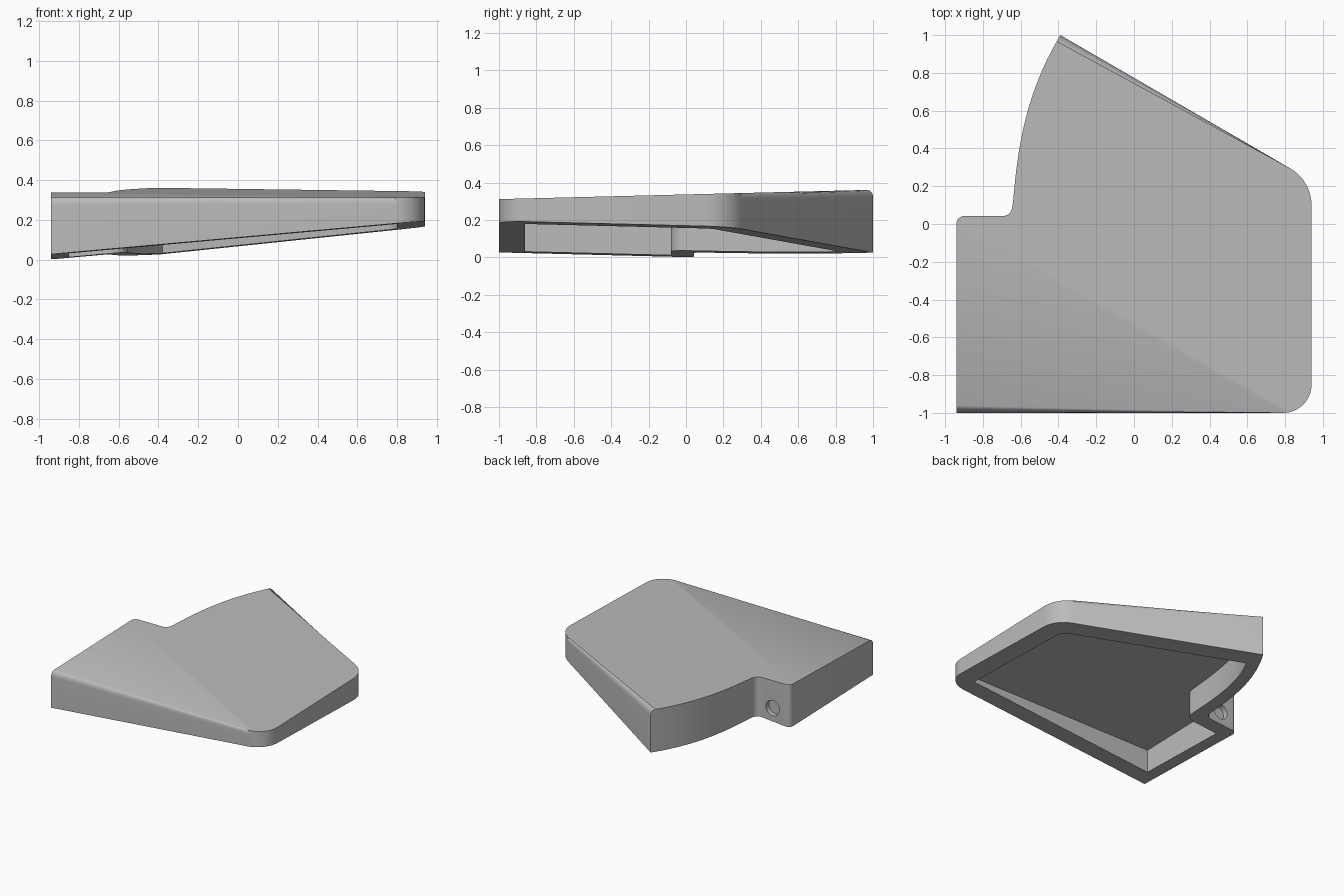
import bpy, bmesh, math
from mathutils import Vector

cube = bpy.data.objects.get("Cube")
if cube:
    bpy.data.objects.remove(cube, do_unlink=True)

grey = bpy.data.materials.new("mid_grey")
grey.use_nodes = True
colour = (0.5, 0.5, 0.5, 1)
grey.diffuse_color = colour
grey.node_tree.nodes["Principled BSDF"].inputs["Base Color"].default_value = colour


def top_z(x, y):
    return 0.312 + 0.025 * (y + 1)


def rim_z(x, y):
    return 0.027 + 0.0895 * (x + 0.94) - 0.025 * (y + 1)


def ceiling_z(x, y):
    return top_z(x, y) - 0.1


def below_z(x, y):
    return -0.2


def curve(a, b, c, d, steps=14):
    """Points of a cubic curve, as sharp outline corners."""
    a, b, c, d = map(Vector, (a, b, c, d))
    pts = []
    for i in range(steps + 1):
        t = i / steps
        s = 1 - t
        p = a * s**3 + b * 3 * s * s * t + c * 3 * s * t * t + d * t**3
        pts.append((p.x, p.y, 0))
    return pts


def rounded(corners, steps=10):
    """Outline with each (x, y, radius) corner replaced by an arc."""
    out = []
    for i, (x, y, r) in enumerate(corners):
        p = Vector((x, y))
        if r == 0:
            out.append(p)
            continue
        u = (Vector(corners[i - 1][:2]) - p).normalized()
        v = (Vector(corners[(i + 1) % len(corners)][:2]) - p).normalized()
        half = u.angle(v) / 2
        centre = p + (u + v).normalized() * r / math.sin(half)
        start = (p + u * r / math.tan(half) - centre).normalized()
        end = (p + v * r / math.tan(half) - centre).normalized()
        out += [centre + start.slerp(end, k / steps) * r for k in range(steps + 1)]
    return out


def prism(name, outline, low, high, bevel=0.0):
    """Closed solid between two height functions; bevels the top up to the tip."""
    bm = bmesh.new()
    lower = [bm.verts.new((p.x, p.y, low(p.x, p.y))) for p in outline]
    upper = [bm.verts.new((p.x, p.y, high(p.x, p.y))) for p in outline]
    n = len(outline)
    bm.faces.new(upper)
    bm.faces.new(lower[::-1])
    for i in range(n):
        j = (i + 1) % n
        bm.faces.new((lower[i], lower[j], upper[j], upper[i]))
    if bevel:
        tip = max(range(n), key=lambda i: outline[i].y)
        edges = [bm.edges.get((upper[i], upper[i + 1])) for i in range(tip)]
        bmesh.ops.bevel(bm, geom=edges, offset=bevel, offset_type='OFFSET',
                        segments=6, profile=0.5, affect='EDGES')
    mesh = bpy.data.meshes.new(name)
    bm.to_mesh(mesh)
    bm.free()
    mesh.materials.append(grey)
    obj = bpy.data.objects.new(name, mesh)
    bpy.context.collection.objects.link(obj)
    return obj


def cut(target, cutter):
    cutter.hide_render = True
    mod = target.modifiers.new("cut", 'BOOLEAN')
    mod.operation = 'DIFFERENCE'
    mod.solver = 'EXACT'
    mod.object = cutter
    bpy.context.view_layer.objects.active = target
    bpy.ops.object.modifier_apply(modifier=mod.name)
    bpy.data.objects.remove(cutter, do_unlink=True)


# Outer shell: wedge with rounded right corners, swept back edge and notch
outer = [(-0.94, -1, 0), (0.94, -1, 0.15), (0.94, 0.229, 0.225)]
outer += curve((-0.39, 1), (-0.57, 0.7), (-0.615, 0.42), (-0.64, 0.12))
outer += [(-0.652, 0.042, 0.05), (-0.94, 0.042, 0.04)]
shell = prism("wedge_shell", rounded(outer), rim_z, top_z, bevel=0.038)

# Hollow underside
inner = [(-0.85, -0.86, 0), (0.8, -0.86, 0), (0.8, 0.136, 0.08)]
inner += curve((-0.38, 0.82), (-0.48, 0.64), (-0.53, 0.4), (-0.55, 0.05))
inner += [(-0.56, -0.08, 0.08), (-0.85, -0.08, 0)]
cut(shell, prism("cavity_cutter", rounded(inner), below_z, ceiling_z))

# Round socket in the notch wall
bpy.ops.mesh.primitive_cylinder_add(vertices=40, radius=0.06, depth=0.08,
                                    location=(-0.79, 0.042, 0.12),
                                    rotation=(math.pi / 2, 0, 0))
socket = bpy.context.object
socket.name = "socket_cutter"
socket.data.materials.append(grey)
cut(shell, socket)

# Smooth rounded edges, keep the rest crisp
bpy.ops.object.select_all(action='DESELECT')
shell.select_set(True)
bpy.context.view_layer.objects.active = shell
bpy.ops.object.shade_smooth_by_angle(angle=math.radians(30))
